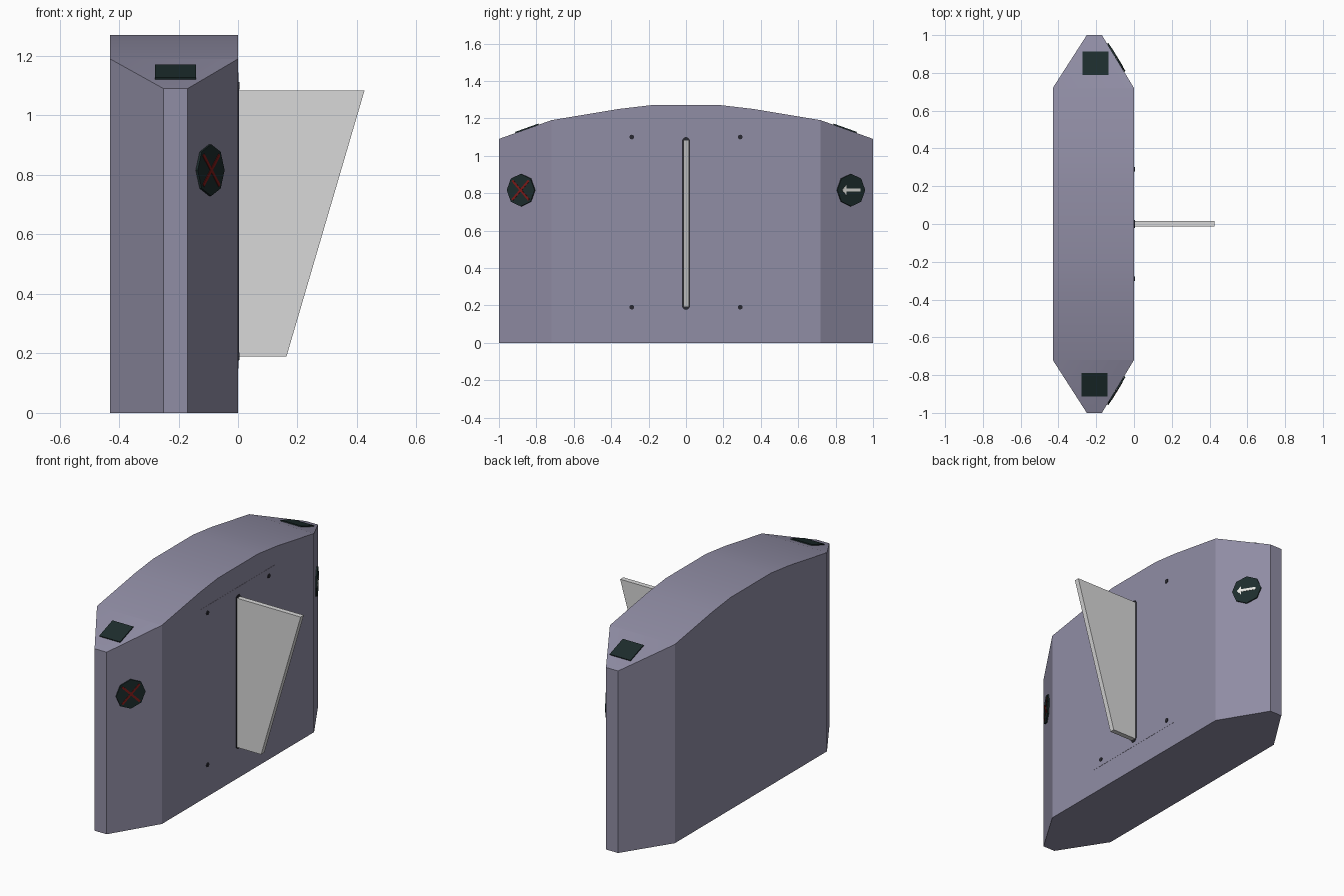
import bpy, bmesh
from math import sin, cos, pi, radians
from mathutils import Vector

cube = bpy.data.objects.get("Cube")
if cube:
    bpy.data.objects.remove(cube, do_unlink=True)

X, Y, Z = Vector((1, 0, 0)), Vector((0, 1, 0)), Vector((0, 0, 1))


def material(name, rgb):
    color = [(c / 255) ** 2.2 for c in rgb] + [1]
    m = bpy.data.materials.new(name)
    m.use_nodes = True
    m.diffuse_color = color
    m.node_tree.nodes["Principled BSDF"].inputs["Base Color"].default_value = color
    return m


housing = material("grey violet housing", (143, 140, 163))
panel = material("dark panel", (34, 48, 48))
flap_grey = material("pale flap", (215, 215, 215))
red = material("dark red", (125, 32, 30))
white = material("arrow white", (233, 233, 228))
black = material("dark trim", (45, 45, 52))


def prism(name, points, origin, u, v, depth, mat, cuts=()):
    """Extrude a 2D outline, laid in the u-v plane, along its normal."""
    u, v, origin = u.normalized(), v.normalized(), Vector(origin)
    bm = bmesh.new()
    face = bm.faces.new([bm.verts.new(origin + u * a + v * b) for a, b in points])
    ext = bmesh.ops.extrude_face_region(bm, geom=[face])
    moved = [g for g in ext["geom"] if isinstance(g, bmesh.types.BMVert)]
    bmesh.ops.translate(bm, verts=moved, vec=u.cross(v) * depth)
    for co, normal in cuts:
        geom = bm.verts[:] + bm.edges[:] + bm.faces[:]
        cut = bmesh.ops.bisect_plane(bm, geom=geom, plane_co=co, plane_no=normal,
                                     clear_outer=True)
        edges = [g for g in cut["geom_cut"] if isinstance(g, bmesh.types.BMEdge)]
        bmesh.ops.edgenet_fill(bm, edges=edges)
    bmesh.ops.recalc_face_normals(bm, faces=bm.faces)
    mesh = bpy.data.meshes.new(name)
    bm.to_mesh(mesh)
    bm.free()
    mesh.materials.append(mat)
    obj = bpy.data.objects.new(name, mesh)
    bpy.context.collection.objects.link(obj)
    return obj


def rect(w, h):
    return [(-w, -h), (w, -h), (w, h), (-w, h)]


def ngon(r, n):
    return [(r * sin(2 * pi * i / n), r * cos(2 * pi * i / n)) for i in range(n)]


# Housing: arched side profile with the four upright corners cut off
arch = [(1, 1.09), (0.72, 1.19), (0.36, 1.25), (0.19, 1.27)]
profile = [(-1, 0), (1, 0)] + arch + [(-y, z) for y, z in reversed(arch)]
cuts = []
for s in (-1, 1):
    cuts.append(((0, 0.72 * s, 0), (0.28, 0.17 * s, 0)))
    cuts.append(((-0.43, 0.72 * s, 0), (-0.28, 0.18 * s, 0)))
body = prism("housing", profile, (-0.43, 0, 0), Y, Z, 0.43, housing, cuts)
bpy.context.view_layer.objects.active = body
body.select_set(True)
bpy.ops.object.shade_smooth_by_angle(angle=radians(25))
body.select_set(False)

# Thin access cover with four bolts
prism("access_cover", rect(0.35, 0.497), (0, 0, 0.647), Y, Z, 0.001, housing)
for side, y in (("front", -0.29), ("back", 0.29)):
    for level, z in (("lower", 0.19), ("upper", 1.10)):
        prism(f"{side}_{level}_bolt", ngon(0.013, 8), (0, y, z), Y, Z, 0.005, black)

# Slot trim with rounded ends, and the swing flap
ends = [(0.022 * cos(a * pi / 6), 0.44 + 0.022 * sin(a * pi / 6)) for a in range(7)]
slot = ends + [(-y, -z) for y, z in ends]
prism("slot_trim", slot, (0, 0, 0.638), Y, Z, 0.004, black)
prism("flap", [(-0.01, 0.19), (0.163, 0.19), (0.425, 1.083), (-0.01, 1.083)],
      (0, 0.016, 0), X, Z, 0.03, flap_grey)

# Sloped card readers at both ends of the top
for side, s, x in (("front", -1, -0.21), ("back", 1, -0.203)):
    prism(f"{side}_reader", rect(0.069, 0.066), (x, 0.85 * s, 1.1436),
          X, Vector((0, 0.28, -0.10 * s)), 0.006, panel)

# Octagonal signs on the chamfered corners
for side, s in (("front", -1), ("back", 1)):
    along = Vector((-0.17 * s, 0.28, 0)).normalized()
    out = along.cross(Z)
    centre = Vector((-0.097, 0.88 * s, 0.816))
    face = centre + out * 0.008
    prism(f"{side}_sign", ngon(0.087, 8), centre, along, Z, 0.008, panel)
    if s < 0:
        for name, t in (("rising", 1), ("falling", -1)):
            prism(f"cross_{name}_bar", rect(0.073, 0.006), face,
                  along + Z * t, Z - along * t, 0.002, red)
    else:
        arrow = [(-0.058, 0), (-0.032, -0.028), (-0.032, -0.008), (0.055, -0.008),
                 (0.055, 0.008), (-0.032, 0.008), (-0.032, 0.028)]
        prism("arrow", arrow, face, along, Z, 0.002, white)
